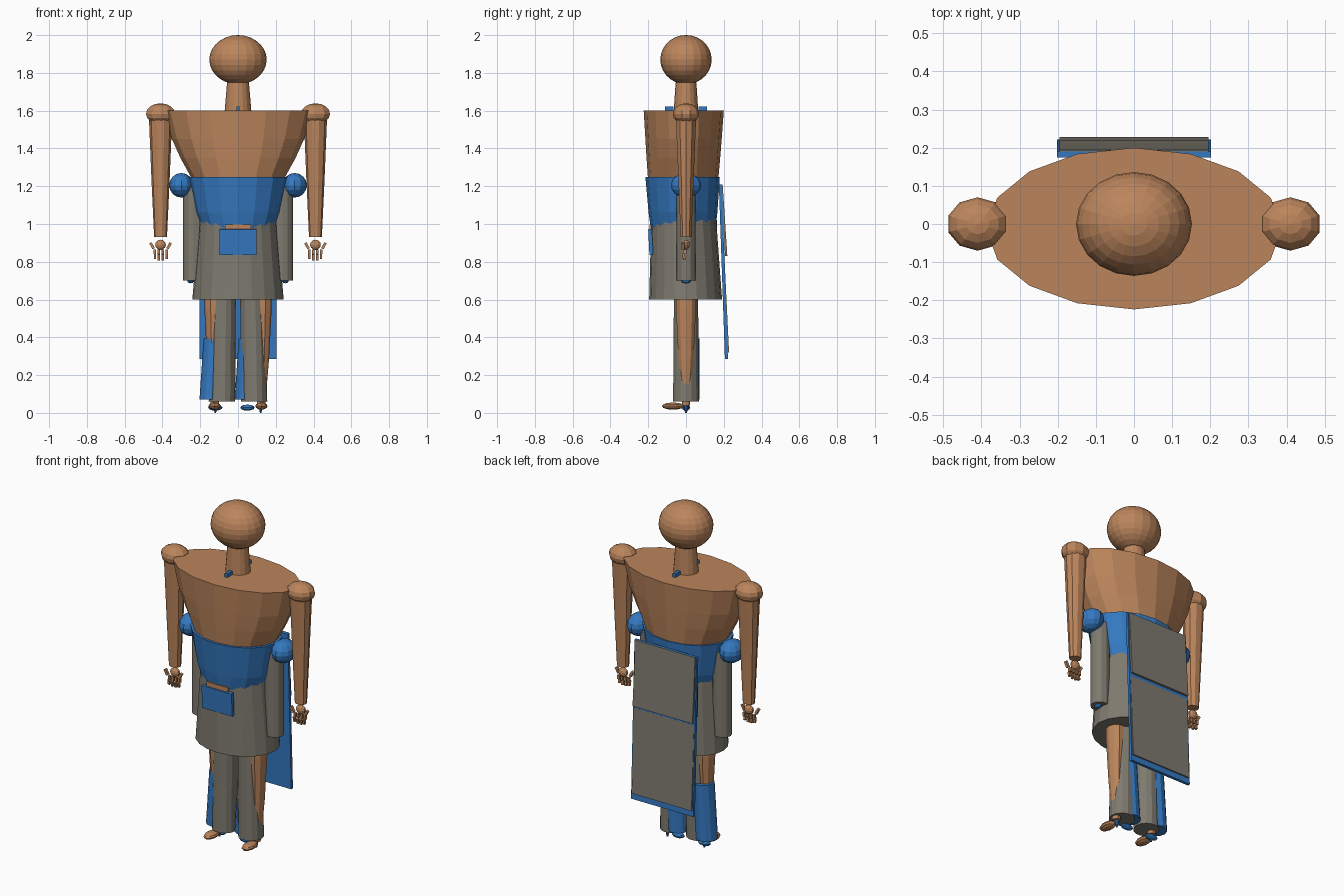
import bpy, bmesh, math
from mathutils import Matrix, Vector

if "Cube" in bpy.data.objects:
    bpy.data.objects.remove(bpy.data.objects["Cube"], do_unlink=True)


def material(name, rgb):
    m = bpy.data.materials.new(name)
    m.use_nodes = True
    m.diffuse_color = (*rgb, 1)
    m.node_tree.nodes["Principled BSDF"].inputs["Base Color"].default_value = (*rgb, 1)
    return m


TAN = material("tan", (0.5, 0.235, 0.107))
BLUE = material("blue", (0.035, 0.19, 0.53))
GREY = material("warm grey", (0.21, 0.195, 0.16))


def finish(name, bm, mat):
    bmesh.ops.recalc_face_normals(bm, faces=bm.faces[:])
    mesh = bpy.data.meshes.new(name)
    bm.to_mesh(mesh)
    bm.free()
    mesh.materials.append(mat)
    ob = bpy.data.objects.new(name, mesh)
    bpy.context.collection.objects.link(ob)
    return ob


def loft(name, mat, rings, sides=16):
    """Capped stack of elliptical rings: (z, rx, ry, cx, cy)."""
    bm = bmesh.new()
    loops = []
    for z, rx, ry, cx, cy in rings:
        loops.append([bm.verts.new((cx + rx * math.cos(i * math.tau / sides),
                                    cy + ry * math.sin(i * math.tau / sides), z))
                      for i in range(sides)])
    for a, b in zip(loops, loops[1:]):
        for i in range(sides):
            j = (i + 1) % sides
            bm.faces.new((a[i], a[j], b[j], b[i]))
    bm.faces.new(loops[0])
    bm.faces.new(loops[-1])
    return finish(name, bm, mat)


def ball(name, mat, center, size, u=12, v=8):
    bm = bmesh.new()
    bmesh.ops.create_uvsphere(bm, u_segments=u, v_segments=v, radius=1,
                              matrix=Matrix.Translation(center) @ Matrix.Diagonal((*size, 1)))
    return finish(name, bm, mat)


def box(name, mat, center, size, tilt=0, roll=0):
    bm = bmesh.new()
    m = (Matrix.Translation(center) @ Matrix.Rotation(tilt, 4, 'X')
         @ Matrix.Rotation(roll, 4, 'Y') @ Matrix.Diagonal((*size, 1)))
    bmesh.ops.create_cube(bm, size=1, matrix=m)
    return finish(name, bm, mat)


def hanging_plate(name, mat, width, top, bottom, thick):
    """Slab hung between two (y, z) points."""
    (y1, z1), (y2, z2) = top, bottom
    length = math.hypot(y2 - y1, z2 - z1)
    return box(name, mat, (0, (y1 + y2) / 2, (z1 + z2) / 2),
               (width, thick, length), math.atan2(y2 - y1, z1 - z2))


# Head and neck
ball("head", TAN, (0, 0, 1.87), (0.152, 0.136, 0.13), 20, 14)
loft("neck", TAN, [(1.58, 0.072, 0.066, 0, 0), (1.75, 0.058, 0.055, 0, 0)])
for s, end in ((-1, "front"), (1, "back")):
    box(f"collar_clasp_{end}", BLUE, (0, s * 0.088, 1.607), (0.018, 0.045, 0.03))

# Torso, waist wrap and skirt
loft("torso", TAN, [(1.1, 0.21, 0.17, 0, -0.015), (1.25, 0.25, 0.187, 0, -0.015),
                    (1.35, 0.305, 0.195, 0, -0.014), (1.45, 0.35, 0.202, 0, -0.013),
                    (1.6, 0.388, 0.212, 0, -0.012)])
loft("waist_wrap", BLUE, [(0.98, 0.193, 0.172, 0, -0.015), (1.06, 0.225, 0.182, 0, -0.016),
                          (1.25, 0.265, 0.197, 0, -0.018)])
loft("skirt", GREY, [(0.6, 0.242, 0.193, 0, -0.002), (1.02, 0.205, 0.172, 0, -0.012)], 20)
box("front_flap", BLUE, (0, -0.187, 0.905), (0.195, 0.02, 0.135), 0.05)
box("belly_strip", TAN, (0, -0.188, 0.985), (0.14, 0.01, 0.026))
box("hip_flap", BLUE, (-0.13, 0.155, 0.93), (0.1, 0.02, 0.18))

# Back panel with two overlapping plates
hanging_plate("back_panel", BLUE, 0.405, (0.182, 1.21), (0.214, 0.285), 0.016)
hanging_plate("upper_back_plate", GREY, 0.39, (0.188, 1.21), (0.213, 0.83), 0.012)
hanging_plate("lower_back_plate", GREY, 0.39, (0.198, 0.815), (0.222, 0.32), 0.012)

for s, side in ((1, "left"), (-1, "right")):
    # Hip puffs and hanging tubes
    ball(f"{side}_hip_puff", BLUE, (s * 0.3, 0, 1.205), (0.064, 0.08, 0.065))
    loft(f"{side}_hip_tube", GREY, [(0.7, 0.055, 0.05, s * 0.235, 0),
                                    (1.2, 0.055, 0.05, s * 0.235, 0)], 12)
    ball(f"{side}_tube_tip", BLUE, (s * 0.25, 0, 0.698), (0.018, 0.025, 0.012))

    # Arms
    ax = s * 0.41
    ball(f"{side}_shoulder", TAN, (ax, 0, 1.583), (0.081, 0.07, 0.056), 10, 8)
    loft(f"{side}_arm", TAN, [(0.93, 0.034, 0.03, ax, 0), (1.23, 0.048, 0.042, ax, 0),
                              (1.55, 0.061, 0.056, ax, 0)], 10)
    ball(f"{side}_palm", TAN, (ax, 0, 0.89), (0.03, 0.02, 0.027), 10, 6)
    for i in range(4):
        fx = s * (0.377 + 0.021 * i)
        box(f"{side}_finger_{i + 1}", TAN, (fx, -0.006, 0.852), (0.014, 0.016, 0.024))
        low = 0.824 if i in (1, 2) else 0.83
        box(f"{side}_fingertip_{i + 1}", TAN, (fx, -0.012, low), (0.012, 0.014, 0.03), 0.2)
    for dx in (-0.045, 0.045):
        box(f"{side}_thumb", TAN, (ax + dx, -0.015, 0.885), (0.014, 0.016, 0.036),
            0, math.copysign(0.5, dx))

    # Legs, trouser tubes and shin guards
    loft(f"{side}_leg", TAN, [(0.04, 0.022, 0.022, s * 0.122, 0),
                              (0.28, 0.036, 0.042, s * 0.128, 0),
                              (0.55, 0.048, 0.055, s * 0.13, 0),
                              (0.8, 0.052, 0.058, s * 0.13, 0)], 10)
    loft(f"{side}_trouser", GREY, [(0.06, 0.07, 0.07, s * 0.085, 0),
                                   (0.7, 0.065, 0.065, s * 0.076, 0)], 14)
    gx = -0.045 + s * 0.093
    loft(f"{side}_shin_guard", BLUE, [(0.07, 0.062, 0.06, gx - 0.004, 0.012),
                                      (0.395, 0.06, 0.06, gx + 0.016, 0.012)], 12)

    # Feet
    ball(f"{side}_foot", TAN, (s * 0.124, -0.068, 0.036), (0.034, 0.06, 0.019), 10, 6)
    ball(f"{side}_sole_pad", BLUE, (-0.035 + s * 0.085, 0, 0.028), (0.04, 0.022, 0.016), 10, 6)
    loft(f"{side}_heel_peg", BLUE, [(0, 0.004, 0.005, s * 0.12, 0),
                                    (0.05, 0.014, 0.016, s * 0.12, 0)], 8)
